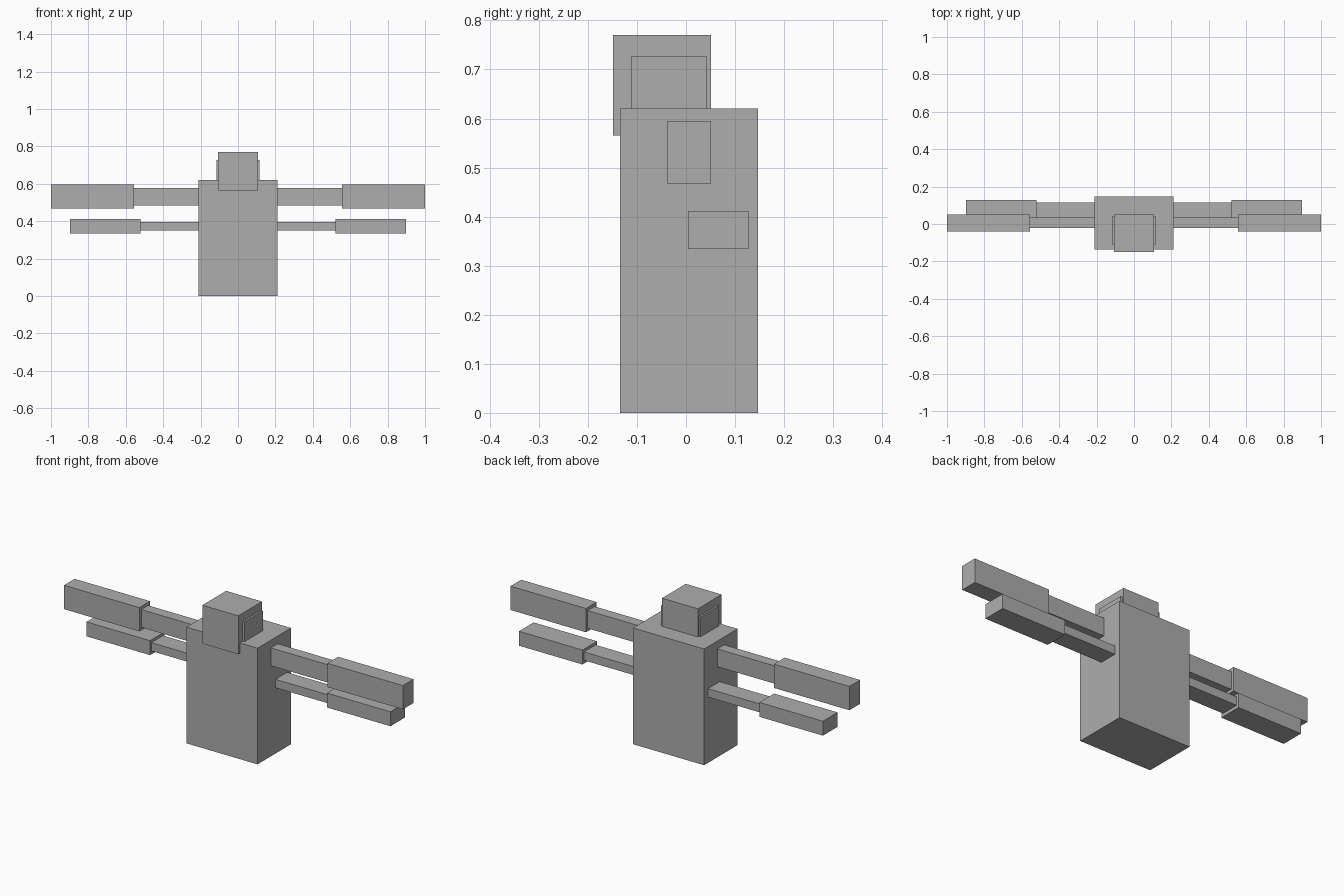
import bpy

if "Cube" in bpy.data.objects:
    bpy.data.objects.remove(bpy.data.objects["Cube"])

grey = bpy.data.materials.new("plain grey")
grey.diffuse_color = (0.42, 0.42, 0.42, 1)
grey.use_nodes = True
grey.node_tree.nodes["Principled BSDF"].inputs["Base Color"].default_value = grey.diffuse_color


def box(name, x, y, z):
    """Axis-aligned box from (min, max) ranges."""
    ranges = (x, y, z)
    bpy.ops.mesh.primitive_cube_add(size=1, location=[(a + b) / 2 for a, b in ranges])
    ob = bpy.context.object
    ob.name = name
    ob.scale = [b - a for a, b in ranges]
    bpy.ops.object.transform_apply(location=True, rotation=False, scale=True)
    ob.data.materials.append(grey)
    return ob


def mirrored_box(name, x, y, z):
    """Box on the +x side, mirrored to -x."""
    ob = box(name, x, y, z)
    ob.modifiers.new("mirror", 'MIRROR').use_mirror_merge = False
    return ob


# Torso and head
box("body", (-0.21, 0.21), (-0.135, 0.147), (0, 0.62))
box("head", (-0.106, 0.106), (-0.149, 0.051), (0.565, 0.77))

# Thin pads on the sides of the head
mirrored_box("ear_pad", (0.10, 0.116), (-0.112, 0.043), (0.57, 0.726))

# Upper pair of arms: thin inner part, thick outer part
mirrored_box("upper_arm_inner", (0.20, 0.56), (-0.022, 0.036), (0.483, 0.578))
mirrored_box("upper_arm_outer", (0.555, 1.0), (-0.039, 0.051), (0.468, 0.595))

# Lower pair of arms, set further back
mirrored_box("lower_arm_inner", (0.20, 0.53), (0.016, 0.114), (0.351, 0.396))
mirrored_box("lower_arm_outer", (0.522, 0.897), (0.004, 0.127), (0.334, 0.411))
